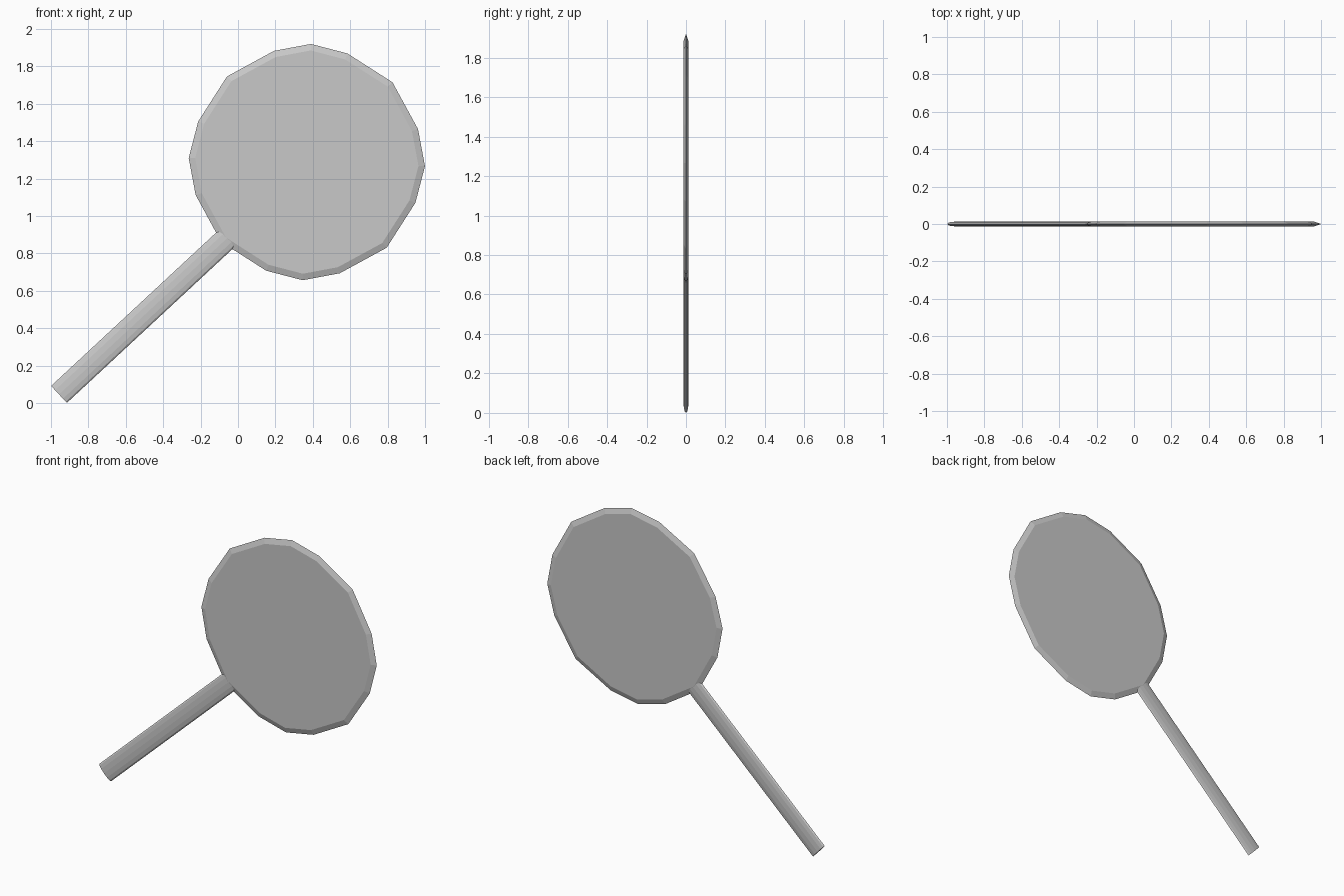
import bpy, bmesh, math
from mathutils import Vector

if "Cube" in bpy.data.objects:
    bpy.data.objects.remove(bpy.data.objects["Cube"])

grey = bpy.data.materials.new("plain_grey")
grey.diffuse_color = (0.58, 0.58, 0.58, 1)
grey.use_nodes = True
grey.node_tree.nodes["Principled BSDF"].inputs["Base Color"].default_value = grey.diffuse_color


def loft(name, rings):
    """Skin a list of equal-length point rings and cap both ends."""
    bm = bmesh.new()
    loops = [[bm.verts.new(p) for p in ring] for ring in rings]
    n = len(loops[0])
    for a, b in zip(loops, loops[1:]):
        for i in range(n):
            j = (i + 1) % n
            bm.faces.new((a[i], a[j], b[j], b[i]))
    bm.faces.new(loops[0])
    bm.faces.new(loops[-1])
    bmesh.ops.recalc_face_normals(bm, faces=bm.faces)
    mesh = bpy.data.meshes.new(name)
    bm.to_mesh(mesh)
    bm.free()
    mesh.materials.append(grey)
    ob = bpy.data.objects.new(name, mesh)
    bpy.context.collection.objects.link(ob)
    return ob


# Round head: 16-sided plate with a chamfered rim on both sides
CX, CZ, HALF = 0.368, 1.288, 0.0125
corners = [(88, 0.632), (69.5, 0.620), (43, 0.626), (16.5, 0.620)]


def head_ring(y, scale):
    pts = []
    for quarter in range(4):
        for deg, r in corners:
            a = math.radians(deg - 90 * quarter)
            pts.append((CX + scale * r * math.cos(a), y,
                        CZ + scale * r * math.sin(a)))
    return pts


loft("round_head", [head_ring(-HALF, 0.945), head_ring(0, 1.0),
                    head_ring(HALF, 0.945)])

# Handle: flattened 12-sided rod running diagonally into the head
start, end = Vector((-0.957, 0, 0.046)), Vector((-0.055, 0, 0.884))
along = (end - start).normalized()
across = Vector((-along.z, 0, along.x))


def rod_ring(centre):
    pts = []
    for i in range(12):
        a = math.tau * i / 12
        pts.append(centre + across * 0.062 * math.cos(a)
                   + Vector((0, 0.0124 * math.sin(a), 0)))
    return pts


loft("handle", [rod_ring(start), rod_ring(end)])
